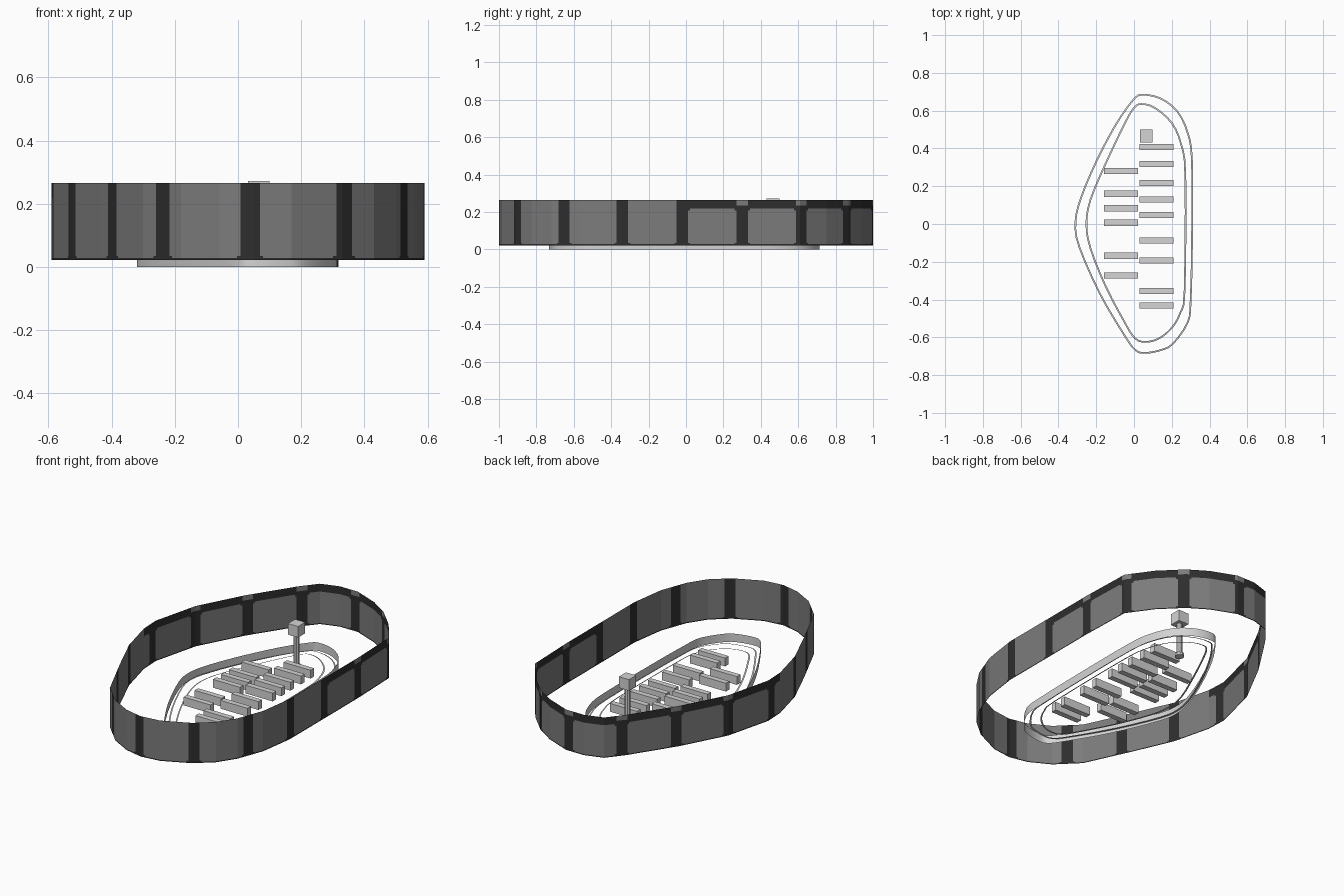
import bpy, bmesh, math
from mathutils import Vector

if "Cube" in bpy.data.objects:
    bpy.data.objects.remove(bpy.data.objects["Cube"])


def mat(name, v):
    m = bpy.data.materials.new(name)
    m.diffuse_color = (v, v, v, 1)
    m.use_nodes = True
    m.node_tree.nodes["Principled BSDF"].inputs["Base Color"].default_value = m.diffuse_color
    return m


LIGHT = mat("light_grey", 0.66)
MID = mat("mid_grey", 0.20)
DARK = mat("charcoal", 0.027)


def make(name, bm, *mats):
    me = bpy.data.meshes.new(name)
    bm.to_mesh(me)
    bm.free()
    for m in mats:
        me.materials.append(m)
    ob = bpy.data.objects.new(name, me)
    bpy.context.collection.objects.link(ob)
    return ob


def box(name, cx, cy, z0, sx, sy, sz, m):
    bm = bmesh.new()
    bmesh.ops.create_cube(bm, size=1)
    for v in bm.verts:
        v.co = (v.co.x * sx + cx, v.co.y * sy + cy, (v.co.z + 0.5) * sz + z0)
    return make(name, bm, m)


def smooth_loop(pts, steps=3):
    # closed Catmull-Rom through the points
    p = [Vector(q) for q in pts]
    n, out = len(p), []
    for i in range(n):
        a, b, c, d = p[i - 1], p[i], p[(i + 1) % n], p[(i + 2) % n]
        for k in range(steps):
            t = k / steps
            out.append(0.5 * (2 * b + (c - a) * t + (2 * a - 5 * b + 4 * c - d) * t * t
                              + (3 * b - a - 3 * c + d) * t ** 3))
    return out


def ribbon(name, pts, z0, z1, spread, m):
    # closed strip; bottom edge outside, top edge inside by spread
    bm = bmesh.new()
    n = len(pts)
    rows = []
    for i, q in enumerate(pts):
        t = (pts[(i + 1) % n] - pts[i - 1]).normalized()
        o = Vector((-t.y, t.x)) * spread / 2
        rows.append((bm.verts.new((*(q + o), z0)), bm.verts.new((*(q - o), z1))))
    for i in range(n):
        a, b = rows[i], rows[(i + 1) % n]
        bm.faces.new((a[0], a[1], b[1], b[0]))
    ob = make(name, bm, m)
    for f in ob.data.polygons:
        f.use_smooth = True
    return ob


# Track edges, clockwise from the top
OUTER = [(-.01, .65), (.04, .684), (.14, .665), (.23, .595), (.285, .48), (.307, .33), (.307, -.1),
         (.3, -.4), (.285, -.52), (.205, -.635), (.14, -.668), (.065, -.682), (.01, -.67),
         (-.05, -.59), (-.18, -.37), (-.29, -.12), (-.31, .01), (-.28, .14), (-.2, .33), (-.1, .52)]
INNER = [(0, .615), (.04, .635), (.11, .615), (.2, .535), (.25, .42), (.272, .25), (.268, -.35),
         (.245, -.47), (.2, -.55), (.13, -.607), (.06, -.624), (.005, -.605), (-.05, -.52),
         (-.15, -.33), (-.23, -.13), (-.252, 0), (-.23, .13), (-.15, .32), (-.05, .53)]
outer = smooth_loop(OUTER)
ribbon("outer_track_line", outer, 0.008, 0.01, 0.009, LIGHT)
ribbon("inner_track_line", smooth_loop(INNER), 0.008, 0.01, 0.009, LIGHT)
barrier = [Vector((p.x * 1.032, p.y * 1.06 - 0.01)) for p in outer]
ribbon("barrier", barrier, 0.0, 0.05, 0.0, LIGHT)

# Rows of blocks in the infield
for side, cx, ys in (("left", -.07, (.28, .16, .083, .006, -.168, -.273)),
                     ("right", .12, (.408, .317, .217, .13, .047, -.088, -.193, -.355, -.432))):
    for i, y in enumerate(ys):
        box(f"{side}_block_{i}", cx, y, 0.003, .18, .033, .05, LIGHT)

# Post with a cube on top
PX, PY = .065, .465
box("post_cube", PX, PY, .205, .068, .068, .067, LIGHT)
for name, r, z0, z1 in (("post", .017, .003, .205), ("post_collar", .026, .003, .02)):
    bm = bmesh.new()
    bmesh.ops.create_cone(bm, cap_ends=True, segments=10, radius1=r, radius2=r, depth=z1 - z0)
    bmesh.ops.translate(bm, verts=bm.verts, vec=(PX, PY, (z0 + z1) / 2))
    make(name, bm, LIGHT)

# Surrounding wall: one thin sheet, cut into ribs, panels and a top band
WALL = [(.59, -.02), (.59, -.35), (.56, -.56), (.50, -.72), (.43, -.825), (.33, -.91),
        (.17, -.985), (.05, -1), (-.06, -.975), (-.18, -.91), (-.3, -.79), (-.43, -.51),
        (-.53, -.28), (-.585, -.06), (-.59, .06), (-.52, .34), (-.38, .605), (-.21, .865),
        (-.13, .965), (-.02, 1), (.1, 1), (.25, .94), (.36, .87), (.48, .75), (.58, .61), (.59, .3)]
pts = [Vector(p) for p in WALL] + [Vector(WALL[0])]
arc = [0.0]
for a, b in zip(pts, pts[1:]):
    arc.append(arc[-1] + (b - a).length)
total = arc[-1]
ribs = 16
pitch = total / ribs


def at(s):
    s %= total
    for i in range(len(arc) - 1):
        if s <= arc[i + 1]:
            return pts[i].lerp(pts[i + 1], (s - arc[i]) / (arc[i + 1] - arc[i]))
    return pts[0]


HALF, FILLET = .031, .042
cuts = set(round(s, 5) for s in arc[:-1])
for k in range(ribs):
    for o in (-FILLET, -HALF, HALF, FILLET):
        cuts.add(round((k * pitch + o) % total, 5))
cuts = sorted(cuts)
levels = [.022, .028, .035, .207, .218, .235, .265]

bm = bmesh.new()
cols = [[bm.verts.new((*at(s), z)) for z in levels] for s in cuts]
for i, s in enumerate(cuts):
    nxt = cuts[(i + 1) % len(cuts)] if i + 1 < len(cuts) else total + cuts[0]
    mid = (s + nxt) / 2
    d = abs((mid + pitch / 2) % pitch - pitch / 2)   # distance to nearest rib
    banded = at(mid).y > -.04
    a, b = cols[i], cols[(i + 1) % len(cols)]
    for j in range(len(levels) - 1):
        f = bm.faces.new((a[j], a[j + 1], b[j + 1], b[j]))
        dark = d < HALF or j == 0 or (j == 1 and d < FILLET)
        if banded:
            dark = dark or j >= 4 or (j == 3 and d < FILLET)
            if j == 5 and d < HALF and at(mid).y > .1:   # pale notch above each rib
                dark = False
        f.material_index = 1 if dark else 0
make("surrounding_wall", bm, MID, DARK)
